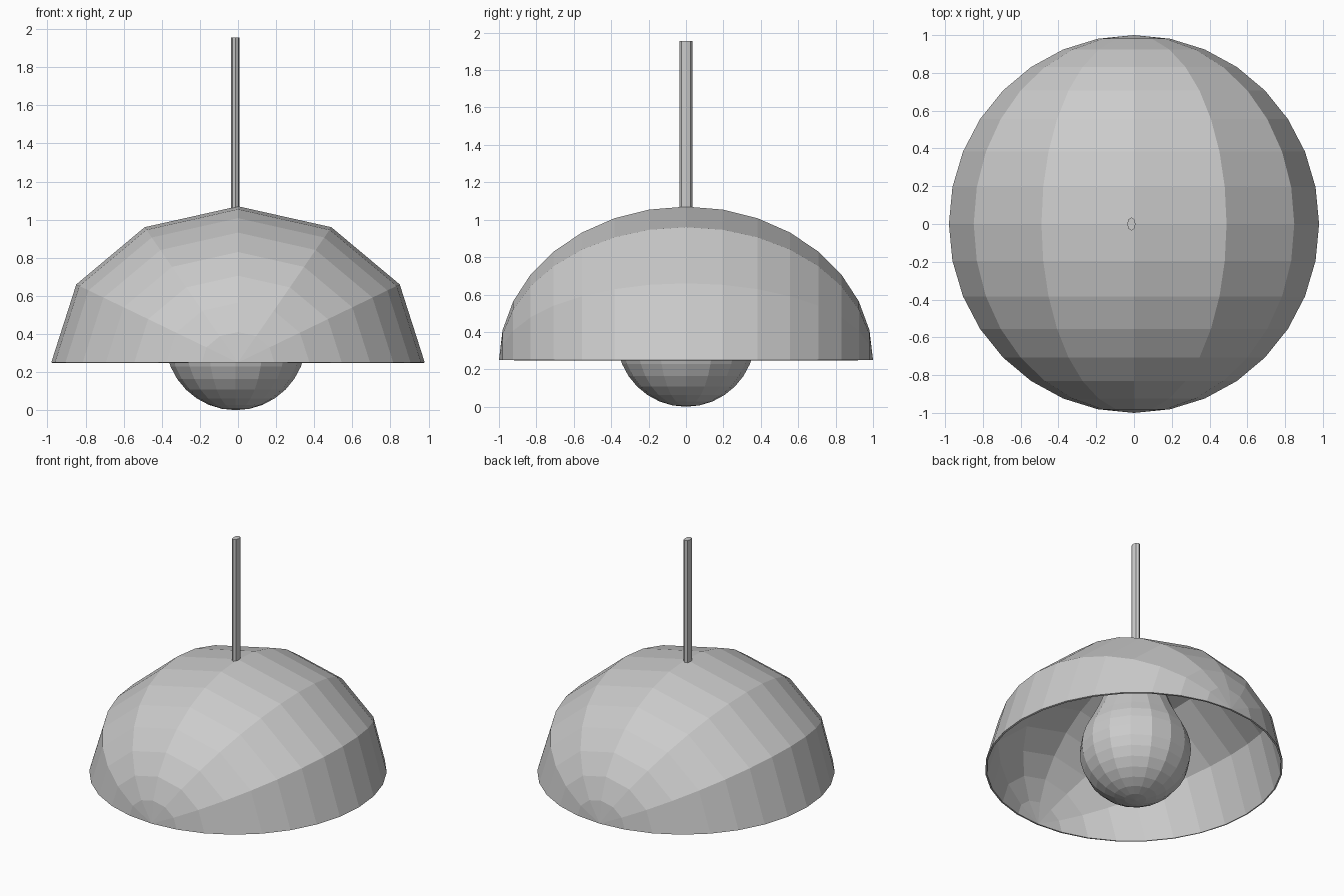
import bpy, bmesh, math
from mathutils import Matrix

if "Cube" in bpy.data.objects:
    bpy.data.objects.remove(bpy.data.objects["Cube"])


def finish(name, bm):
    bmesh.ops.recalc_face_normals(bm, faces=bm.faces)
    mesh = bpy.data.meshes.new(name)
    bm.to_mesh(mesh)
    bm.free()
    ob = bpy.data.objects.new(name, mesh)
    bpy.context.collection.objects.link(ob)
    return ob


def lathe(name, profile, sides, loc, x_scale=1.0):
    """Revolve (radius, z) points around z; zero radius gives a pole."""
    bm = bmesh.new()
    verts = [bm.verts.new((r, 0, z)) for r, z in profile]
    edges = [bm.edges.new(p) for p in zip(verts, verts[1:])]
    bmesh.ops.spin(bm, geom=verts + edges, axis=(0, 0, 1), cent=(0, 0, 0),
                   angle=math.tau, steps=sides, use_duplicate=False)
    bmesh.ops.remove_doubles(bm, verts=bm.verts, dist=1e-4)
    bmesh.ops.scale(bm, vec=(x_scale, 1, 1), verts=bm.verts)
    ob = finish(name, bm)
    ob.location = loc
    return ob


# Dome shade: half of a coarse sphere whose poles lie on the y axis
RIM_Z = 0.25
bm = bmesh.new()
bmesh.ops.create_uvsphere(bm, u_segments=12, v_segments=16, radius=1)
bmesh.ops.rotate(bm, verts=bm.verts, matrix=Matrix.Rotation(math.pi / 2, 3, 'X'))
bmesh.ops.delete(bm, geom=[v for v in bm.verts if v.co.z < -1e-4], context='VERTS')
bmesh.ops.scale(bm, vec=(0.98, 1.0, 0.82), verts=bm.verts)
for f in bm.faces:
    if f.normal.dot(f.calc_center_median()) < 0:
        f.normal_flip()
shade = finish("shade", bm)
shade.location.z = RIM_Z
thick = shade.modifiers.new("thickness", 'SOLIDIFY')
thick.thickness = 0.012
thick.offset = -1

# Bulb: round globe tapering into a neck and socket
R = 0.37
globe = [(R * math.sin(a), R - R * math.cos(a))
         for a in (math.radians(i * 11.25) for i in range(11))]
neck = [(0.305, 0.58), (0.25, 0.69), (0.195, 0.83), (0.155, 0.94), (0.14, 1.03), (0, 1.03)]
lathe("bulb", globe + neck, 16, (-0.012, 0, 0))

# Hanging rod, slightly flattened in x
lathe("rod", [(0, 1.0), (0.035, 1.0), (0.035, 1.955), (0, 1.955)], 8, (-0.014, 0, 0), 0.62)
